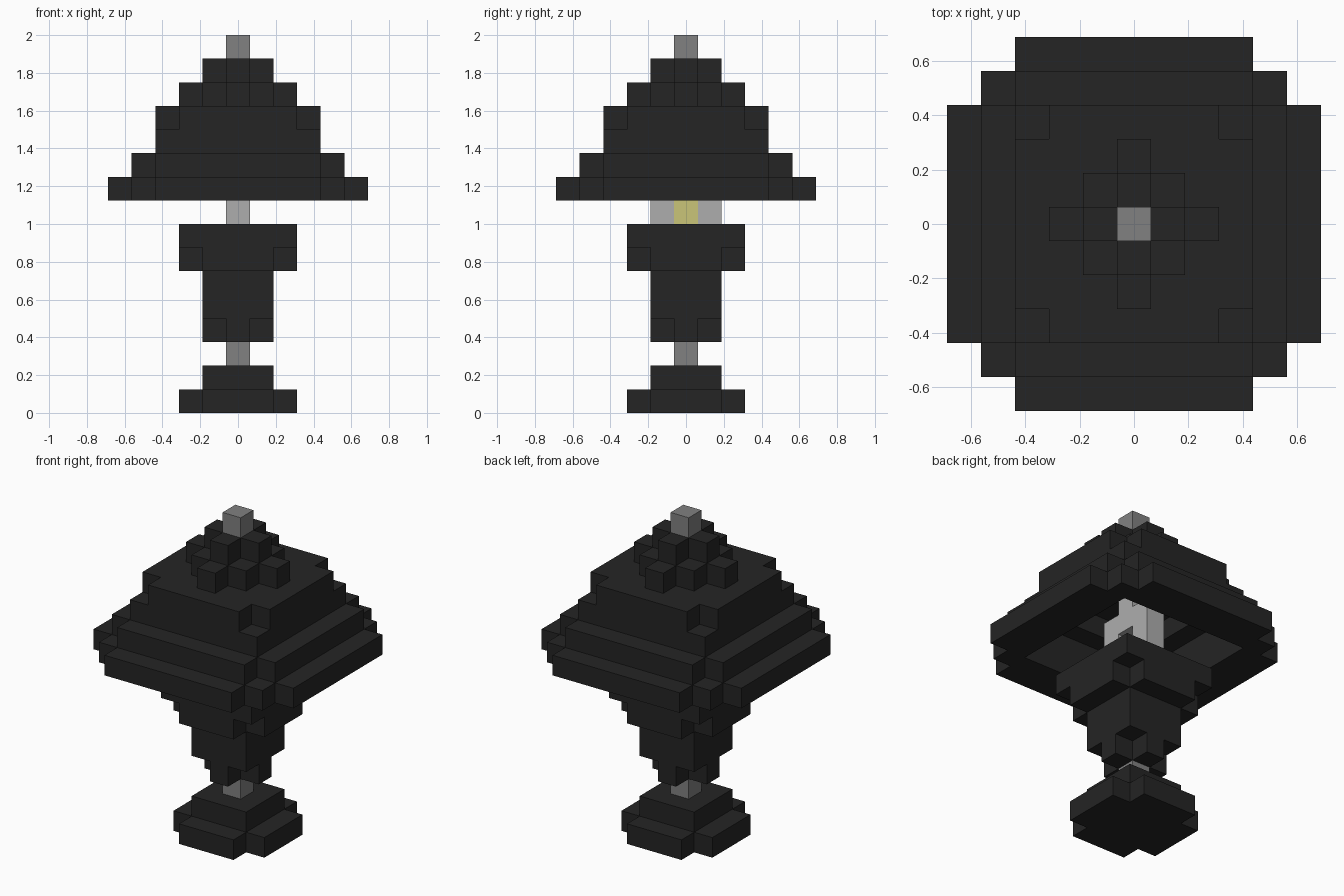
import bpy
import bmesh
from mathutils import Vector

cube = bpy.data.objects.get("Cube")
if cube:
    bpy.data.objects.remove(cube, do_unlink=True)

UNIT = 0.125  # edge length of one block


def material(name, color):
    mat = bpy.data.materials.new(name)
    mat.use_nodes = True
    mat.diffuse_color = (*color, 1)
    bsdf = next(n for n in mat.node_tree.nodes if n.type == 'BSDF_PRINCIPLED')
    bsdf.inputs["Base Color"].default_value = (*color, 1)
    return mat


black = material("soft black", (0.018, 0.018, 0.018))
grey = material("metal grey", (0.22, 0.22, 0.22))
pale = material("pale grey", (0.42, 0.42, 0.42))
yellow = material("bulb yellow", (0.59, 0.56, 0.19))


def slab(z, half, reach=None, hole=None):
    """One layer of blocks: square of the given half width, with corners
    trimmed where |x| + |y| exceeds reach, and an optional square hole."""
    span = range(-half, half + 1)
    reach = 2 * half if reach is None else reach
    return {(x, y, z) for x in span for y in span
            if abs(x) + abs(y) <= reach
            and (hole is None or max(abs(x), abs(y)) > hole)}


def build(name, cells, mat):
    """Skin a set of blocks with only its exposed faces."""
    bm = bmesh.new()
    for cell in cells:
        for axis in range(3):
            for sign in (-1, 1):
                step = [0, 0, 0]
                step[axis] = sign
                if tuple(c + s for c, s in zip(cell, step)) in cells:
                    continue
                n = Vector(step)
                u = Vector([float(i == (axis + 1) % 3) for i in range(3)])
                v = n.cross(u)
                mid = Vector(cell) + Vector((0, 0, 0.5)) + n / 2
                corners = [mid + (a * u + b * v) / 2
                           for a, b in ((-1, -1), (1, -1), (1, 1), (-1, 1))]
                bm.faces.new([bm.verts.new(p * UNIT) for p in corners])
    bmesh.ops.remove_doubles(bm, verts=bm.verts[:], dist=UNIT / 100)
    mesh = bpy.data.meshes.new(name)
    bm.to_mesh(mesh)
    bm.free()
    mesh.materials.append(mat)
    obj = bpy.data.objects.new(name, mesh)
    bpy.context.collection.objects.link(obj)
    return obj


# Foot and stem
build("base", slab(0, 2, 3) | slab(1, 1), black)
build("neck", slab(2, 0), grey)
build("body", slab(3, 1, 1) | slab(4, 1) | slab(5, 1)
      | slab(6, 2, 3) | slab(7, 2), black)

# Bulb inside an arch that carries the shade
build("bulb", slab(8, 0), yellow)
arch = {(0, y, z) for y in (-1, 1) for z in (8, 9, 10)}
build("shade_arch", arch | {(0, 0, 10), (0, 0, 11)}, pale)

# Stepped shade, hollow underneath
shade = (slab(9, 5, 8, hole=3) | slab(10, 4, 7, hole=3)
         | slab(11, 3, hole=2) | slab(12, 3, 5)
         | slab(13, 2, 2) | slab(14, 1, 1))
build("shade", shade, black)
build("finial", slab(15, 0), grey)
